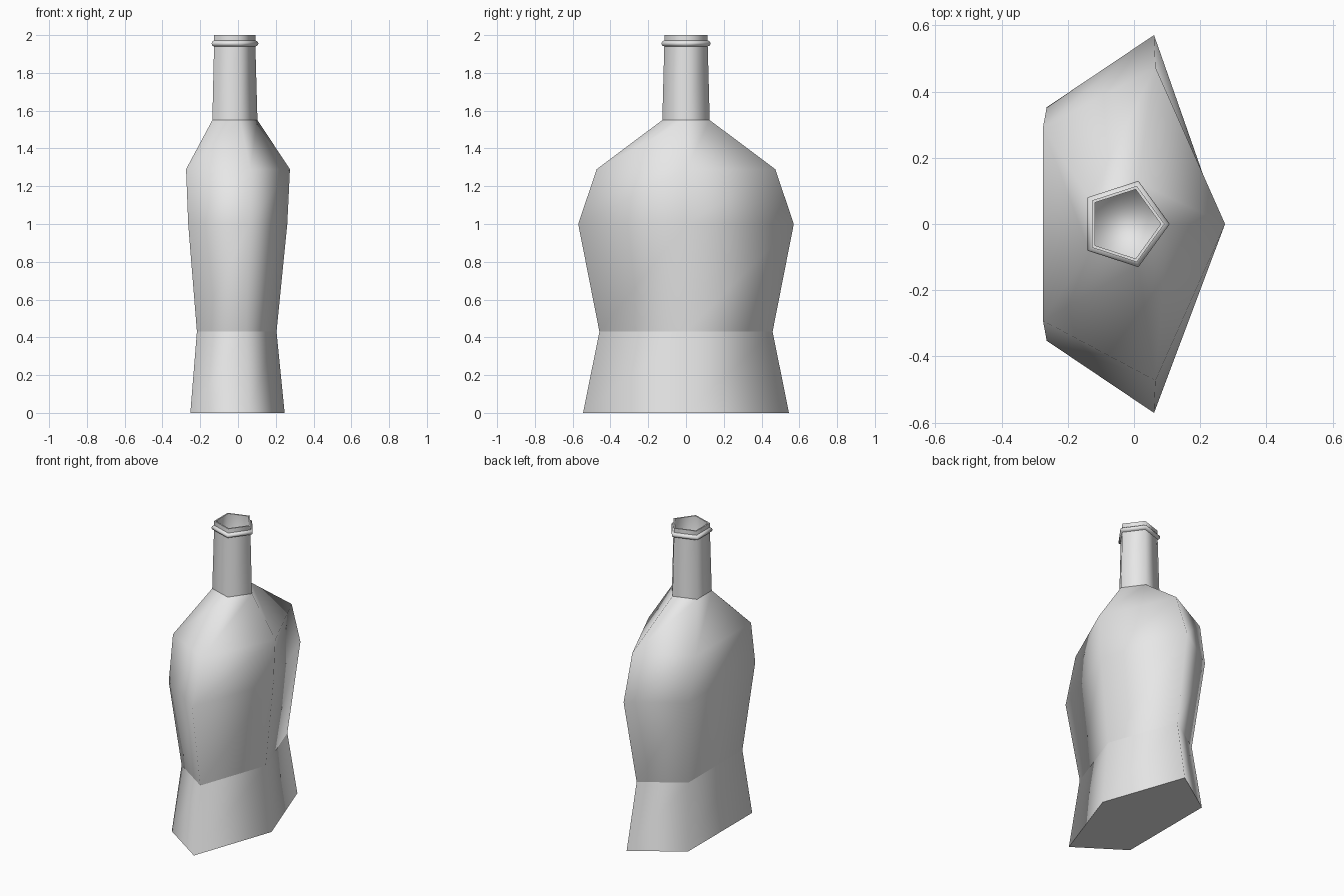
import bpy
import bmesh
from math import cos, sin, tau

cube = bpy.data.objects.get("Cube")
if cube:
    bpy.data.objects.remove(cube, do_unlink=True)

SIDES = 5
AXIS_X = -0.029

grey = bpy.data.materials.new("plain grey")
grey.use_nodes = True
colour = (0.8, 0.8, 0.8, 1)
grey.diffuse_color = colour
grey.node_tree.nodes["Principled BSDF"].inputs["Base Color"].default_value = colour


def loft(name, rings, cap_first=False, cap_last=False, sharp=()):
    """Skin five-sided rings (z, x radius, y radius) with smooth triangles."""
    bm = bmesh.new()
    loops = []
    for z, rx, ry in rings:
        angles = [tau * i / SIDES for i in range(SIDES)]
        loops.append([bm.verts.new((AXIS_X + rx * cos(a), ry * sin(a), z)) for a in angles])
    # every quad is split along the same turning diagonal
    for low, high in zip(loops, loops[1:]):
        for i in range(SIDES):
            j = (i + 1) % SIDES
            bm.faces.new((low[i], low[j], high[j]))
            bm.faces.new((low[i], high[j], high[i]))
    if cap_first:
        bm.faces.new(loops[0][::-1])
    if cap_last:
        bm.faces.new(loops[-1])
    for face in bm.faces:
        face.smooth = True
    # crisp rings
    for k in sharp:
        for i in range(SIDES):
            bm.edges.get((loops[k][i], loops[k][(i + 1) % SIDES])).smooth = False
    mesh = bpy.data.meshes.new(name)
    bm.to_mesh(mesh)
    bm.free()
    mesh.materials.append(grey)
    obj = bpy.data.objects.new(name, mesh)
    bpy.context.collection.objects.link(obj)
    return obj


# Flared foot with a flat underside
loft("bottle_base", [(0, 0.276, 0.573), (0.43, 0.233, 0.482)], cap_first=True, sharp=[0])

# Wide flat body and sloping shoulders
loft("bottle_body", [(0.43, 0.233, 0.482), (1.0, 0.29, 0.6),
                     (1.29, 0.304, 0.497), (1.55, 0.132, 0.132)])

# Slightly tapered neck
loft("bottle_neck", [(1.55, 0.132, 0.132), (1.94, 0.121, 0.121)])

# Raised bead, lip and hollow mouth
mouth = [(1.94, 0.121), (1.945, 0.133), (1.955, 0.137), (1.965, 0.133), (1.972, 0.121),
         (2.0, 0.121), (2.0, 0.11), (1.55, 0.11)]
loft("bottle_mouth", [(z, r, r) for z, r in mouth], cap_last=True, sharp=[4, 5, 6])
